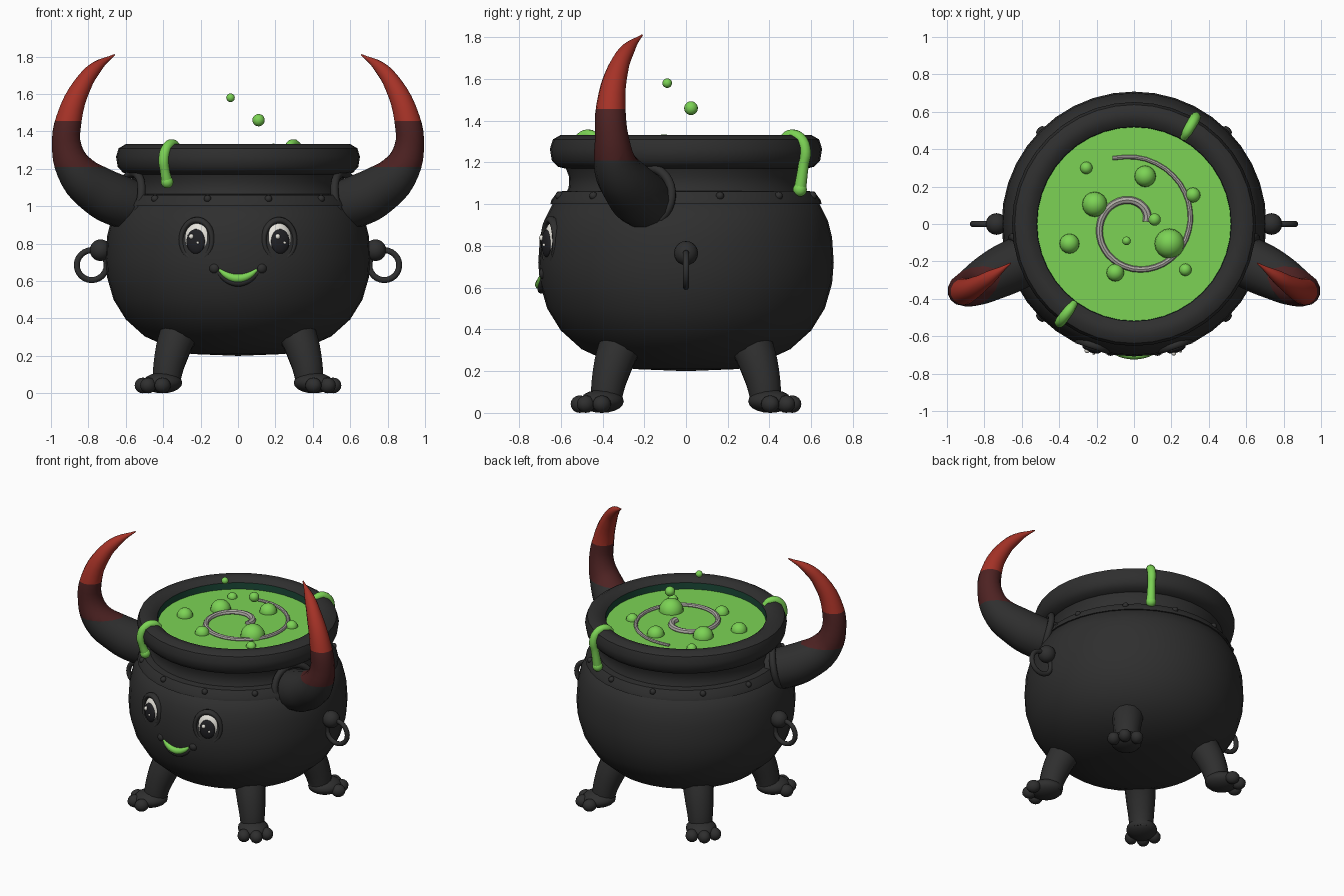
import bpy, bmesh, math
from mathutils import Vector, Matrix

cube = bpy.data.objects.get("Cube")
if cube:
    bpy.data.objects.remove(cube, do_unlink=True)


def material(name, r, g, b):
    m = bpy.data.materials.new(name)
    m.use_nodes = True
    m.diffuse_color = (r, g, b, 1)
    bsdf = m.node_tree.nodes["Principled BSDF"]
    bsdf.inputs["Base Color"].default_value = (r, g, b, 1)
    bsdf.inputs["Roughness"].default_value = 0.6
    return m


IRON = material("black iron", .028, .028, .028)
GREEN = material("potion green", .2, .65, .09)
WALL = material("dark green", .01, .06, .035)
MAROON = material("maroon", .075, .016, .016)
RED = material("red", .38, .032, .02)
GREY = material("light grey", .42, .4, .37)
WHITE = material("eye white", .8, .78, .72)
PUPIL = material("pupil black", .015, .015, .018)


def smooth(ob, angle=40):
    bpy.ops.object.select_all(action='DESELECT')
    ob.select_set(True)
    bpy.context.view_layer.objects.active = ob
    bpy.ops.object.shade_smooth_by_angle(angle=math.radians(angle))
    return ob


def finish(bm, name, mat, matrix=Matrix()):
    bmesh.ops.recalc_face_normals(bm, faces=bm.faces)
    me = bpy.data.meshes.new(name)
    bm.to_mesh(me)
    bm.free()
    me.materials.append(mat)
    ob = bpy.data.objects.new(name, me)
    bpy.context.collection.objects.link(ob)
    ob.matrix_world = matrix
    return smooth(ob)


def lathe(name, profile, mat, segs=40, matrix=Matrix(), closed=False):
    bm = bmesh.new()
    vs = [bm.verts.new((r, 0, z)) for r, z in profile]
    pairs = list(zip(vs, vs[1:] + vs[:1])) if closed else list(zip(vs, vs[1:]))
    edges = [bm.edges.new(p) for p in pairs]
    bmesh.ops.spin(bm, geom=vs + edges, cent=(0, 0, 0), axis=(0, 0, 1),
                   angle=math.tau, steps=segs, use_duplicate=False)
    bmesh.ops.remove_doubles(bm, verts=bm.verts, dist=1e-4)
    return finish(bm, name, mat, matrix)


def ring(name, major, minor, mat, matrix, segs=32):
    circle = [(major + minor * math.cos(a * math.tau / 10),
               minor * math.sin(a * math.tau / 10)) for a in range(10)]
    return lathe(name, circle, mat, segs, matrix, closed=True)


def ball(name, centre, radii, mat, turn=0, segs=16):
    if not isinstance(radii, tuple):
        radii = (radii,) * 3
    bm = bmesh.new()
    bmesh.ops.create_uvsphere(bm, u_segments=segs, v_segments=segs // 2 + 2, radius=1)
    spin = Matrix.Rotation(turn, 4, 'Z')
    return finish(bm, name, mat, spin @ Matrix.Translation(centre) @ Matrix.Diagonal((*radii, 1)))


def tube(name, points, radii, mat, detail=4, sides=3, matrix=Matrix()):
    """Smooth tapered tube through the points."""
    cu = bpy.data.curves.new(name, 'CURVE')
    cu.dimensions = '3D'
    cu.bevel_depth = 1
    cu.bevel_resolution = sides
    cu.resolution_u = detail
    cu.use_fill_caps = True
    sp = cu.splines.new('BEZIER')
    sp.radius_interpolation = 'CARDINAL'
    sp.bezier_points.add(len(points) - 1)
    for bp, p, r in zip(sp.bezier_points, points, radii):
        bp.co, bp.radius = p, r
        bp.handle_left_type = bp.handle_right_type = 'AUTO'
    cu.materials.append(mat)
    ob = bpy.data.objects.new(name, cu)
    bpy.context.collection.objects.link(ob)
    ob.matrix_world = matrix
    bpy.ops.object.select_all(action='DESELECT')
    ob.select_set(True)
    bpy.context.view_layer.objects.active = ob
    bpy.ops.object.convert(target='MESH')
    return smooth(bpy.context.view_layer.objects.active)


# Pot body, riveted band, neck and rolled rim
lathe("pot_body", [(0, .2), (.25, .21), (.38, .25), (.5, .305), (.6, .395), (.665, .5),
                   (.7, .62), (.708, .72), (.7, .84), (.68, .92), (.64, 1.0), (.57, 1.04)], IRON)
lathe("band", [(.6, 1.0), (.65, 1.0), (.645, 1.02), (.615, 1.06), (.56, 1.065)], IRON)
rim = lathe("neck_and_rim", [(.58, 1.04), (.562, 1.08), (.56, 1.13), (.575, 1.17), (.615, 1.18),
                             (.643, 1.21), (.652, 1.265), (.638, 1.31), (.6, 1.332),
                             (.55, 1.325), (.52, 1.3), (.515, 1.2)], IRON)
rim.data.materials.append(WALL)
for f in rim.data.polygons:
    if f.center.xy.length < .52:
        f.material_index = 1
for k in range(12):
    ball("rivet", (.628, 0, 1.04), .02, IRON, math.radians(15 + 30 * k), 10)

# Potion surface, swirl and bubbles
LEVEL = 1.255
lathe("potion", [(0, LEVEL), (.518, LEVEL)], GREEN)
swirl, sizes = [], []
for i in range(25):
    t = i / 24
    a, r = math.radians(10 + 458 * t), .07 + .3 * t
    swirl.append((r * math.cos(a), r * math.sin(a), LEVEL + .005))
    sizes.append(.023 - .012 * t)
tube("swirl", swirl, sizes, GREY, 2, 2)
for x, y, r in [(.06, .255, .057), (-.255, .3, .033), (-.21, .105, .067), (.315, .155, .04),
                (-.345, -.105, .053), (.19, -.105, .08), (-.1, -.26, .047), (.275, -.245, .033)]:
    ball("bubble", (x, y, LEVEL), r, GREEN)
ball("floating_bubble", (.11, .024, 1.46), .033, GREEN)
ball("floating_bubble", (-.04, -.09, 1.58), .023, GREEN)

# Drips over the rim
for angle, end in ((233, 1.13), (60, 1.07)):
    drip = [(.53, 0, 1.3), (.57, 0, 1.33), (.63, 0, 1.315), (.66, 0, 1.25),
            (.65, 0, 1.19), (.63, 0, end)]
    tube("drip", drip, [.02, .026, .028, .028, .026, .03], GREEN,
         matrix=Matrix.Rotation(math.radians(angle), 4, 'Z'))
    ball("drip_end", (.63, 0, end), .034, GREEN, math.radians(angle))

for s, side in ((1, "left"), (-1, "right")):
    # Horn: cut at two heights, then coloured by height
    path = [(.54, -.17, 1.0), (.63, -.215, 1.025), (.75, -.275, 1.085), (.86, -.335, 1.18),
            (.915, -.355, 1.31), (.903, -.36, 1.47), (.83, -.325, 1.65),
            (.755, -.275, 1.745), (.66, -.21, 1.81)]
    horn = tube(side + "_horn", [(s * x, y, z) for x, y, z in path],
                [.13, .138, .13, .107, .082, .07, .05, .032, .004], IRON, 4, 5)
    horn.data.materials.append(MAROON)
    horn.data.materials.append(RED)
    bm = bmesh.new()
    bm.from_mesh(horn.data)
    for h in (1.21, 1.455):
        bmesh.ops.bisect_plane(bm, geom=bm.verts[:] + bm.edges[:] + bm.faces[:],
                               plane_co=(0, 0, h), plane_no=(0, 0, 1))
    for f in bm.faces:
        z = f.calc_center_median().z
        f.material_index = (z > 1.21) + (z > 1.455)
    bm.to_mesh(horn.data)
    bm.free()
    aim = Vector((s * .85, -.42, .2)).to_track_quat('Z', 'Y').to_matrix().to_4x4()
    ring(side + "_horn_collar", .145, .022, IRON, Matrix.Translation((s * .585, -.2, 1.035)) @ aim)

    # Side knob and hanging ring
    ball(side + "_knob", (s * .735, 0, .765), .058, IRON)
    ring(side + "_handle_ring", .08, .016, IRON,
         Matrix.Translation((s * .782, 0, .685)) @ Matrix.Rotation(math.pi / 2, 4, 'X'), 24)

    # Eye, turned to follow the pot wall
    turn = math.radians(-90 + s * 18.7)
    ball(side + "_eye", (.665, 0, .82), (.05, .08, .097), WHITE, turn, 24)
    ball(side + "_pupil", (.705, 0, .812), (.02, .052, .066), PUPIL, turn, 20)
    ball(side + "_eye_glint", (.722, -.02, .838), .014, WHITE, turn, 10)
    ball(side + "_eye_small_glint", (.724, .018, .805), .008, WHITE, turn, 10)
    ring(side + "_eyelid", 1, .17, IRON, Matrix.Rotation(turn, 4, 'Z')
         @ Matrix.Translation((.683, 0, .82)) @ Matrix.Diagonal((.13, .087, .105, 1))
         @ Matrix.Rotation(math.pi / 2, 4, 'Y'))
    ball(side + "_cheek", (.675, s * .125, .668), (.03, .03, .03), IRON, -math.pi / 2)

# Smile
smile, lip = [], []
for i in range(9):
    x = -.1 + .025 * i
    bend = (x / .1) ** 2
    smile.append((x, -math.sqrt(.7 ** 2 - x * x), .614 + .046 * bend))
    lip.append((x * 1.1, -math.sqrt(.69 ** 2 - x * x), .592 + .06 * bend))
taper = [1 - ((i - 4) / 4) ** 2 for i in range(9)]
tube("smile", smile, [.008 + .016 * t for t in taper], GREEN)
tube("lower_lip", lip, [.012 + .01 * t for t in taper], IRON)

# Four legs with three-toed feet
for k in range(4):
    a = math.radians(45 + 90 * k)
    tube("leg", [(.42, 0, .36), (.465, 0, .29), (.51, 0, .19), (.535, 0, .1), (.54, 0, .04)],
         [.105, .1, .09, .08, .075], IRON, 3, 4, Matrix.Rotation(a, 4, 'Z'))
    ball("foot", (.57, 0, .056), (.11, .1, .056), IRON, a)
    for x, y in ((.645, -.075), (.678, 0), (.645, .075)):
        ball("toe", (x, y, .042), (.047, .042, .042), IRON, a, 12)
